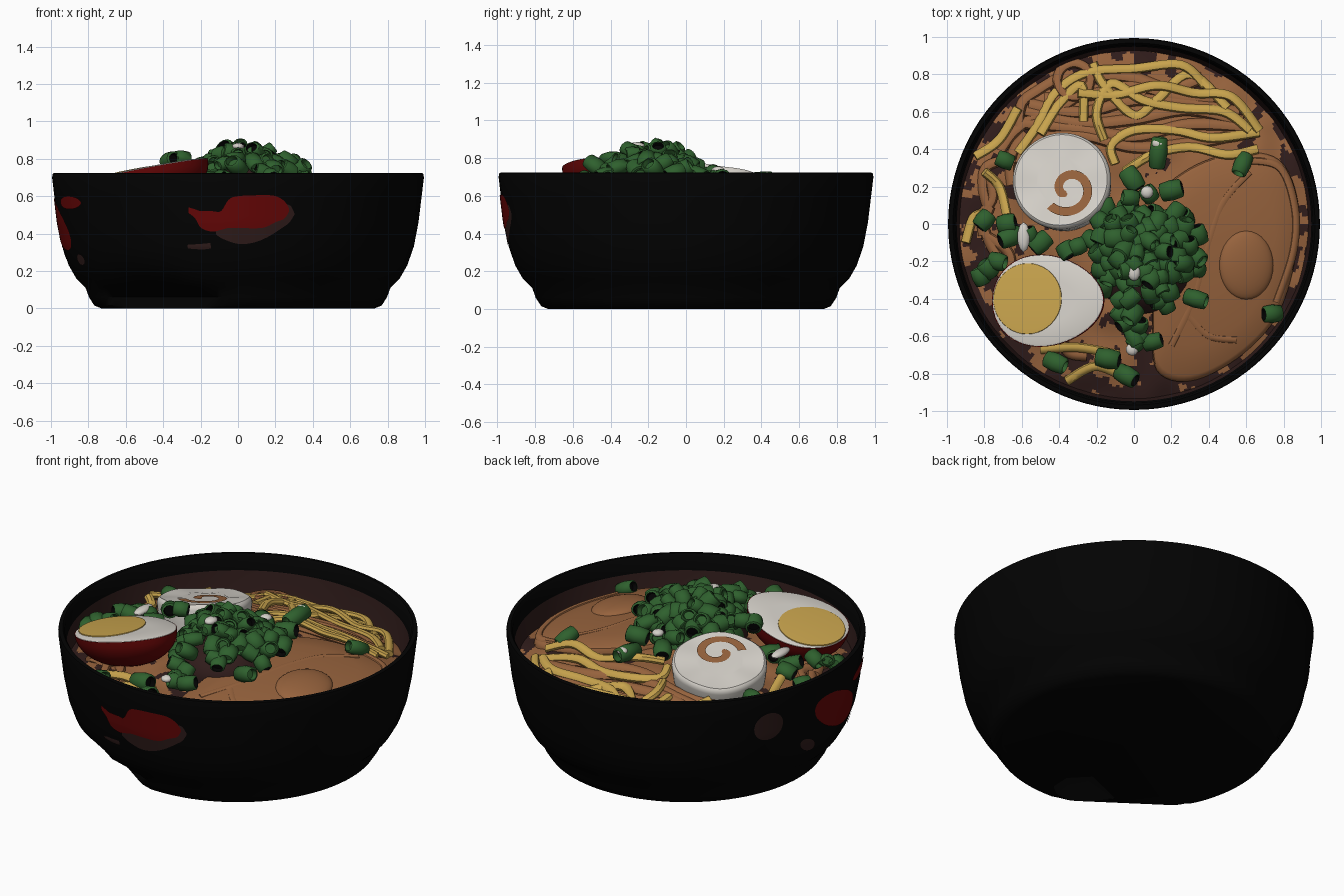
import bpy, bmesh, math, random
from mathutils import Vector, Matrix, noise

if "Cube" in bpy.data.objects:
    bpy.data.objects.remove(bpy.data.objects["Cube"])

random.seed(4)
TAU = math.tau


def mat(name, *rgb):
    m = bpy.data.materials.new(name)
    m.diffuse_color = (*rgb, 1)
    m.use_nodes = True
    m.node_tree.nodes["Principled BSDF"].inputs["Base Color"].default_value = m.diffuse_color
    return m


BLACK = mat("black", 0.0008, 0.0008, 0.0008)
DARK = mat("dark_brown", 0.030, 0.012, 0.011)
RED = mat("red", 0.135, 0.002, 0.002)
BROTH = mat("broth_brown", 0.31, 0.125, 0.047)
YELLOW = mat("yellow", 0.58, 0.37, 0.075)
WHITE = mat("white", 0.66, 0.63, 0.58)
GREEN = mat("green", 0.028, 0.118, 0.027)


def finish(name, bm, mats, angle=40):
    bmesh.ops.recalc_face_normals(bm, faces=bm.faces)
    me = bpy.data.meshes.new(name)
    bm.to_mesh(me)
    bm.free()
    for m in mats:
        me.materials.append(m)
    me.shade_smooth()
    me.set_sharp_from_angle(angle=math.radians(angle))
    ob = bpy.data.objects.new(name, me)
    bpy.context.collection.objects.link(ob)
    return ob


def skin(bm, rings, cap=(True, True), mi=0):
    """Bridge equal-length closed rings of points."""
    vs = [[bm.verts.new(p) for p in r] for r in rings]
    n = len(vs[0])
    for a, b in zip(vs, vs[1:]):
        for i in range(n):
            bm.faces.new((a[i], a[(i + 1) % n], b[(i + 1) % n], b[i])).material_index = mi
    for use, r in zip(cap, (vs[0], vs[-1])):
        if use:
            bm.faces.new(r).material_index = mi


def spline(pts, steps=8, closed=False):
    """Catmull-Rom through the points."""
    p = [Vector(q) for q in pts]
    p = [p[-1]] + p + p[:2] if closed else [p[0]] + p + [p[-1]]
    out = []
    for i in range(1, len(p) - 2):
        a, b, c, d = p[i - 1:i + 3]
        for k in range(steps):
            t = k / steps
            out.append(0.5 * (2 * b + (c - a) * t + (2 * a - 5 * b + 4 * c - d) * t * t
                              + (3 * b - a - 3 * c + d) * t ** 3))
    return out if closed else out + [p[-2]]


def sink(bm):
    """The filling domes gently: high in the middle, low at the wall, lowest at the back."""
    for v in bm.verts:
        back = min(1, max(0, (v.co.y - .35) / .45))
        v.co.z += 0.03 - 0.12 * v.co.xy.length_squared - 0.035 * back
    return bm


def strand(bm, pts, r=0.021):
    """Round noodle following 3D points."""
    path = spline(pts, 7)
    rings = []
    for i, q in enumerate(path):
        t = (path[min(i + 1, len(path) - 1)] - path[max(i - 1, 0)]).normalized()
        side = t.cross(Vector((0, 0, 1))).normalized()
        up = side.cross(t)
        rings.append([q + side * r * 1.15 * math.cos(k * TAU / 8) + up * r * math.sin(k * TAU / 8)
                      for k in range(8)])
    skin(bm, rings)


def circle(r, z, n):
    return [(r * math.cos(k * TAU / n), r * math.sin(k * TAU / n), z) for k in range(n)]


# Bowl, turned from one profile with a narrow foot and a stained inside wall
OUTER = [(0.73, 0.0), (0.768, 0.015), (0.797, 0.06), (0.815, 0.11), (0.865, 0.16), (0.905, 0.23),
         (0.94, 0.33), (0.965, 0.46), (0.982, 0.6), (0.994, 0.70), (0.99, 0.722)]
INNER = [(0.968, 0.725), (0.957, 0.71), (0.948, 0.63), (0.93, 0.49), (0.91, 0.4), (0.6, 0.37)]
bm = bmesh.new()
skin(bm, [circle(r, z, 96) for r, z in OUTER + INNER])
for f in bm.faces:
    c = f.calc_center_median()
    f.material_index = int(len(f.verts) == 4 and c.xy.length < 0.942 and 0.41 < c.z < 0.63)
# shallow flat pressed into the front left of the foot
FLAT = Vector((-.574, -.819))
for v in bm.verts:
    over = v.co.xy.dot(FLAT) - (.67 + max(0, v.co.z - .06) * 1.6)
    if v.co.z < .3 and over > 0:
        v.co.x -= over * FLAT.x
        v.co.y -= over * FLAT.y
finish("bowl", bm, [BLACK, DARK], 50)


def bowl_radius(z):
    for (r0, z0), (r1, z1) in zip(OUTER, OUTER[1:]):
        if z0 <= z <= z1:
            return r0 + (r1 - r0) * (z - z0) / (z1 - z0)
    return 0.99


# Painted shapes: thin plates wrapped on the bowl, columns of (arc, low, high)
def decal(name, angle, cols, m, lift=0.005):
    cols = spline(cols, 4)
    bm = bmesh.new()
    grid = []
    for u, lo, hi in cols:
        a = math.radians(angle) + u / 0.97
        zs = [lo + (hi - lo) * k / 8 for k in range(9)]
        grid.append([bm.verts.new(((bowl_radius(z) + lift) * math.cos(a),
                                   (bowl_radius(z) + lift) * math.sin(a), z)) for z in zs])
    for a, b in zip(grid, grid[1:]):
        for k in range(8):
            bm.faces.new((a[k], b[k], b[k + 1], a[k + 1]))
    finish(name, bm, [m])


def dot(z, w, h, slope=0):
    return [(w * math.cos(t), z + slope * math.cos(t) - h * math.sin(t), z + slope * math.cos(t) + h * math.sin(t))
            for t in [math.pi * (1 - k / 8) for k in range(9)]]


decal("front_fish", -90, [(-.265, .51, .54), (-.23, .48, .53), (-.2, .43, .52), (-.14, .41, .52), (-.09, .42, .52),
                          (-.05, .43, .58), (0, .43, .6), (.13, .43, .605), (.2, .46, .6), (.25, .48, .57),
                          (.275, .52, .53)], RED, .006)
decal("front_fish_shadow", -90, [(-.12, .395, .42), (-.08, .37, .45), (0, .345, .5), (.08, .35, .5), (.16, .38, .5),
                                 (.24, .43, .55), (.28, .46, .55), (.305, .5, .51)], DARK, .003)
decal("front_fish_dash", -90, [(-.28, .32, .34), (-.2, .315, .345), (-.15, .32, .35)], DARK)
for i, (ang, z, w, h, s, m) in enumerate([(186, .45, .24, .115, -.08, RED), (203, .565, .14, .035, 0, RED),
                                         (153, .52, .09, .085, 0, DARK), (171, .31, .07, .04, -.03, DARK),
                                         (204, .26, .05, .03, 0, DARK)]):
    decal(f"side_spot_{i}", ang, dot(z, w, h, s), m, .004 + .0004 * i)

# Broth surface with ripples and dark gaps, mostly near the wall
bm = bmesh.new()
skin(bm, [circle(r / 80 * 0.935, 0.585, 280) for r in range(80, 8, -1)], (False, True))
for v in bm.verts:
    v.co.z += 0.022 * noise.noise(v.co * 6)
for f in bm.faces:
    c = f.calc_center_median()
    n = noise.noise(Vector((c.x * 9, c.y * 9, 3))) + .4 * noise.noise(Vector((c.x * 22, c.y * 22, 7)))
    limit = 0.5 - 0.48 * max(0, c.xy.length - 0.6) / 0.3 - (0.16 if c.x < 0.3 and c.y < 0.1 else 0)
    if abs(c.x - .1) < .2 and c.y < -.4:
        limit -= .25
    f.material_index = int(n > limit)
finish("broth", sink(bm), [BROTH, DARK], 60)

# Meat slice with a round bump and folds
OUTLINE = [(.12, -.78), (.1, -.5), (.1, -.1), (.1, .12), (.3, .3), (.55, .38), (.78, .34), (.88, .1),
           (.86, -.2), (.76, -.5), (.55, -.72), (.3, -.84)]
bm = bmesh.new()
outline = spline(OUTLINE, 6, True)
mid = sum(outline, Vector((0, 0))) / len(outline)
skin(bm, [[(*(mid + (q - mid) * s), z) for q in outline] for s, z in
          [(1, .56), (1, .60), (.985, .618), (.95, .626), (.7, .632), (.45, .635), (.2, .635)]])
finish("meat_slice", sink(bm), [BROTH])
bm = bmesh.new()
bmesh.ops.create_uvsphere(bm, u_segments=32, v_segments=16, radius=1,
                          matrix=Matrix.Translation((.6, -.22, .63)) @ Matrix.Diagonal((.145, .185, .04, 1)))
finish("meat_bump", sink(bm), [BROTH])
bm = bmesh.new()
for p in ([(.62, .28), (.48, .12), (.4, -.1), (.32, -.4), (.2, -.65)],
          [(.6, .34), (.78, .3), (.86, .08), (.85, -.15), (.76, -.42)],
          [(.55, -.62), (.4, -.6), (.3, -.5)]):
    strand(bm, [(x, y, .62) for x, y in p], .019)
finish("meat_folds", sink(bm), [BROTH])

# Yellow noodles
bm = bmesh.new()
PATHS = [[(-.62, .38), (-.52, .52), (-.42, .7), (-.25, .81), (0, .83), (.25, .85), (.38, .74)],
         [(-.5, .48), (-.4, .64), (-.28, .74), (-.27, .55)],
         [(-.3, .7), (-.1, .69), (.12, .74), (.32, .7), (.52, .68), (.67, .5)],
         [(-.1, .32), (-.12, .42), (0, .5), (.22, .5), (.42, .46), (.67, .49)],
         [(-.16, .45), (-.2, .6), (-.12, .75), (.05, .66), (.25, .62), (.48, .6), (.62, .5)],
         [(-.05, .28), (.1, .37), (.3, .41), (.5, .37), (.66, .4)],
         [(-.22, .86), (-.16, .74), (0, .58), (.12, .66), (.3, .8), (.5, .62)],
         [(-.85, .36), (-.72, .45), (-.62, .62)], [(-.8, .28), (-.72, .2), (-.68, .05)],
         [(-.9, -.1), (-.86, .03), (-.8, .06)], [(-.5, -.67), (-.3, -.66), (-.08, -.7)],
         [(-.36, -.84), (-.2, -.76), (-.02, -.84)]]
for i, p in enumerate(PATHS):
    strand(bm, [(x, y, .612 + .015 * math.sin(3 * k + i) + .01 * (i % 3)) for k, (x, y) in enumerate(p)], .022)
finish("yellow_noodles", sink(bm), [YELLOW])

# Broth-coloured noodles lining the wall and lying under the yellow ones
bm = bmesh.new()
for i in range(14):
    a0 = math.radians(85 + i * 11)
    r0 = random.uniform(.72, .85)
    strand(bm, [(r * math.cos(a), r * math.sin(a), .592) for a, r in
                [(a0 + k * .13, min(.88, r0 + random.uniform(-.07, .07))) for k in range(4)]], .024)
for i in range(6):
    y = .44 + i * .065
    w = min(.58, math.sqrt(.72 - y * y))
    strand(bm, [(w * (k - 2) / 2, y + .04 * math.sin(k * 2 + i), .592) for k in range(5)], .028)
strand(bm, [(-.32 + .09 * math.cos(k * .8), .77 + .09 * math.sin(k * .8), .615) for k in range(9)], .022)
finish("brown_noodles", sink(bm), [BROTH])

# Fish cake leaning to the back left, with its swirl
LEAN = Matrix.Translation((-.39, .235, .715)) @ Matrix.Rotation(-.24, 4, Vector((.819, .574, 0)))
bm = bmesh.new()
skin(bm, [[LEAN @ Vector((s * .265 * math.cos(t), s * .262 * math.sin(t), z + .004 * math.sin(5 * t)))
           for t in [k * TAU / 72 for k in range(72)]]
          for s, z in [(.93, -.17), (.97, -.1), (1, -.03), (.985, -.008), (.94, .002), (.85, 0), (.5, -.001)]])
finish("fish_cake", bm, [WHITE])
bm = bmesh.new()
prev = None
for k in range(49):
    t = k / 48
    a = math.radians(222 + 390 * t)
    w = .024 * min(1, 8 * (1 - t) + .3)
    pair = [bm.verts.new(LEAN @ Vector((.045 + r * math.cos(a), -.05 + r * math.sin(a), .007)))
            for r in (.135 - .1 * t - w, .135 - .1 * t + w)]
    if prev:
        bm.faces.new((*prev, *pair[::-1]))
    prev = pair
finish("fish_cake_swirl", bm, [BROTH])

# Half egg: tilted red shell, white face, yolk plate
TILT = Matrix.Translation((-.46, -.41, .742)) @ Matrix.Rotation(-.19, 4, 'Y') @ Matrix.Rotation(-.06, 4, 'X')


def egg_ring(s, z):
    out = []
    for k in range(56):
        t = k * TAU / 56
        out.append(TILT @ Vector((s * .305 * math.cos(t), s * .245 * math.sin(t) * (1 - .14 * math.cos(t)), z)))
    return out


bm = bmesh.new()
skin(bm, [egg_ring(math.cos(a), -.2 * math.sin(a)) for a in [k * .15 for k in range(10)]])
finish("egg_shell", bm, [RED])
bm = bmesh.new()
skin(bm, [egg_ring(.99, -.002), egg_ring(.985, .002), egg_ring(.95, .006), egg_ring(.5, .007)])
finish("egg_white", bm, [WHITE])
bm = bmesh.new()
skin(bm, [[TILT @ Vector((-.11 + r * math.cos(k * TAU / 40), .01 + r * 1.02 * math.sin(k * TAU / 40), z))
           for k in range(40)] for r, z in ((.187, .004), (.185, .011), (.165, .013))])
finish("egg_yolk", bm, [YELLOW])


# Chopped spring onion: short hollow tubes, some with dark insides
def onion(bm, loc, axis, r, length):
    m = Matrix.Translation(loc) @ Vector(axis).to_track_quat('Z', 'Y').to_matrix().to_4x4()
    h = length / 2
    prof = [(.6, -h * .5), (.68, -h), (.92, -h * .9), (1.04, 0), (.92, h * .9), (.68, h), (.6, h * .5)]
    flat = random.uniform(.75, 1)
    loops = [[m @ Vector((r * s * math.cos(k * TAU / 12), r * s * flat * math.sin(k * TAU / 12), z))
              for k in range(12)] for s, z in prof]
    inside = int(random.random() < .45)
    skin(bm, loops[1:-1], (False, False))
    skin(bm, loops[:2], (True, False), inside)
    skin(bm, loops[-2:], (False, True), inside)


def tumble(z=.5):
    a = random.uniform(0, TAU)
    return math.cos(a), math.sin(a), random.uniform(-z, z)


bm = bmesh.new()
for i in range(72):
    rr, a = math.sqrt((i + .5) / 72), i * 2.39996
    edge = 1 + .16 * math.sin(3 * a + .6)
    x, y = .05 + .29 * edge * rr * math.cos(a), -.19 + .31 * edge * rr * math.sin(a)
    z = .838 - .15 * rr ** 2.4 + random.uniform(-.03, .02)
    if y < -.3 and i % 3 == 0:
        continue
    onion(bm, (x, y, z), tumble(.9), random.uniform(.042, .055), random.uniform(.075, .115))
finish("spring_onion_pile", bm, [GREEN, BLACK], 60)
bm = bmesh.new()
bmesh.ops.create_uvsphere(bm, u_segments=24, v_segments=12, radius=1,
                          matrix=Matrix.Translation((.05, -.19, .6)) @ Matrix.Diagonal((.27, .29, .18, 1)))
for f in bm.faces:
    f.material_index = int(f.calc_center_median().y < -.26)
finish("spring_onion_bed", bm, [GREEN, DARK])

LOOSE = [(.13, .38, .68), (.58, .32, .63), (.08, .16, .7), (.2, .18, .69), (.22, .06, .72), (-.01, .24, .68),
         (-.02, .14, .72), (-.69, .34, .61), (-.8, .02, .6), (-.68, .0, .64), (-.66, -.07, .65), (-.5, -.1, .67),
         (-.56, -.06, .67), (-.82, -.28, .62), (-.73, -.2, .65), (-.78, -.24, .64), (-.04, -.52, .68), (.0, -.6, .65),
         (.1, -.63, .65), (-.14, -.72, .63), (-.04, -.81, .61), (-.42, -.74, .59), (.33, -.4, .68), (.74, -.48, .58),
         (.02, -.62, .64), (-.3, -.12, .8), (-.36, -.14, .79)]
bm = bmesh.new()
for i, p in enumerate(LOOSE):
    onion(bm, p, (.1, 1, .1) if i == 0 else tumble(), random.uniform(.044, .056),
          .17 if i == 0 else random.uniform(.08, .13))
finish("loose_spring_onion", bm, [GREEN, BLACK], 60)

# White onion ends
bm = bmesh.new()
for x, y, z, l in [(-.59, -.07, .70, .08), (0, -.26, .865, .045), (.07, .17, .737, .035), (-.01, -.67, .665, .035),
                   (.13, .43, .71, .028)]:
    bmesh.ops.create_icosphere(bm, subdivisions=2, radius=1,
                               matrix=Matrix.Translation((x, y, z)) @ Matrix.Diagonal((.034, l, .02, 1)))
finish("white_onion_bits", bm, [WHITE])
